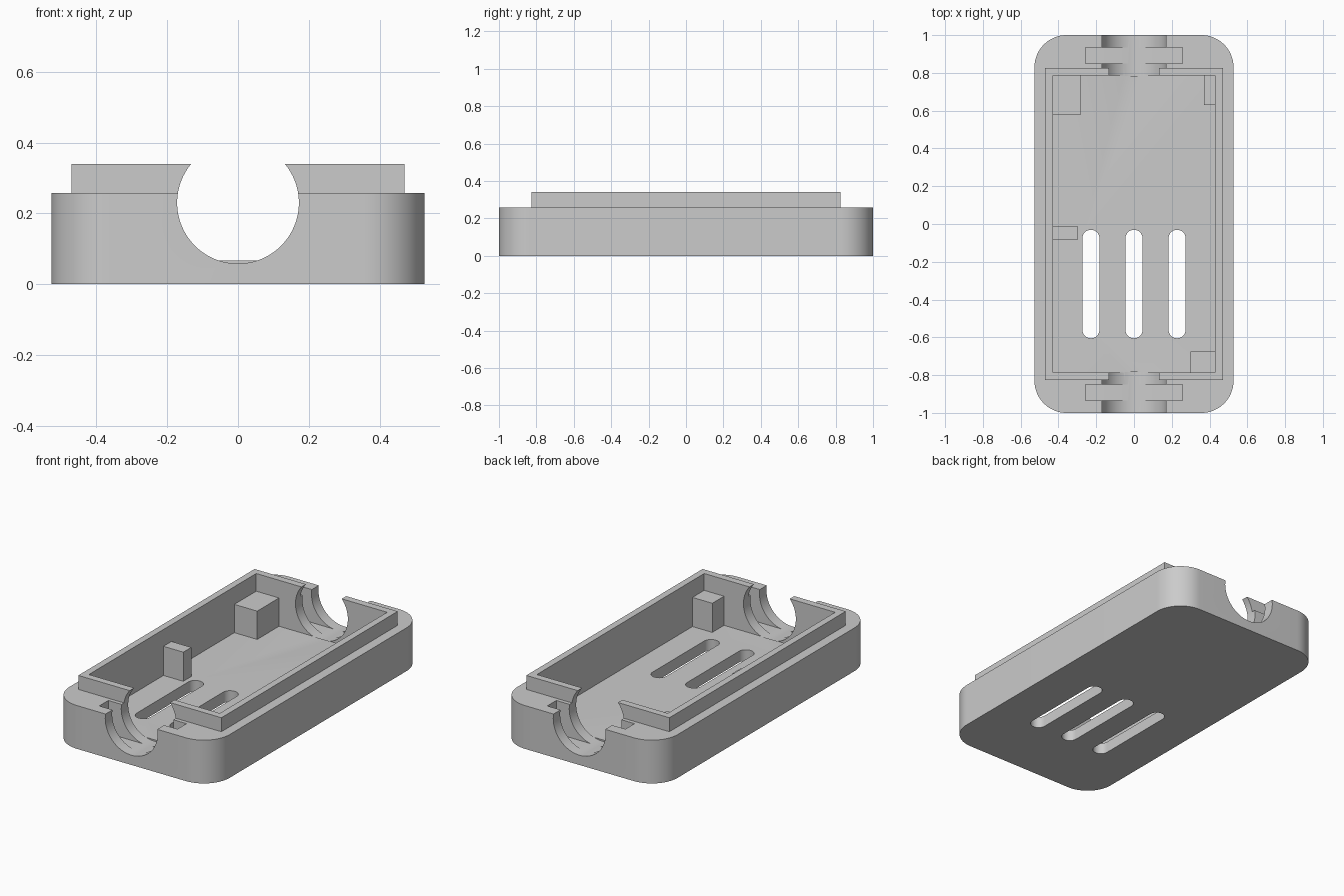
import bpy, bmesh, math
from mathutils import Matrix, Vector

cube = bpy.data.objects.get("Cube")
if cube:
    bpy.data.objects.remove(cube, do_unlink=True)

# Single plain grey plastic
GREY = (0.6, 0.6, 0.6, 1)
plastic = bpy.data.materials.new("grey plastic")
plastic.use_nodes = True
plastic.diffuse_color = GREY
plastic.node_tree.nodes["Principled BSDF"].inputs["Base Color"].default_value = GREY


def finish(name, bm):
    bmesh.ops.recalc_face_normals(bm, faces=bm.faces)
    mesh = bpy.data.meshes.new(name)
    bm.to_mesh(mesh)
    bm.free()
    mesh.materials.append(plastic)
    obj = bpy.data.objects.new(name, mesh)
    bpy.context.collection.objects.link(obj)
    return obj


def box(name, x0, x1, y0, y1, z0, z1):
    bm = bmesh.new()
    size = Matrix.Diagonal((x1 - x0, y1 - y0, z1 - z0, 1))
    centre = Matrix.Translation(((x0 + x1) / 2, (y0 + y1) / 2, (z0 + z1) / 2))
    bmesh.ops.create_cube(bm, size=1, matrix=centre @ size)
    return finish(name, bm)


def rounded_slab(name, cx, cy, hx, hy, r, z0, z1, steps=16):
    """Upright prism with a rounded rectangular outline."""
    bm = bmesh.new()
    verts = []
    for quarter, (sx, sy) in enumerate(((1, 1), (-1, 1), (-1, -1), (1, -1))):
        for i in range(steps + 1):
            a = (quarter + i / steps) * math.pi / 2
            verts.append(bm.verts.new((cx + sx * (hx - r) + r * math.cos(a),
                                       cy + sy * (hy - r) + r * math.sin(a), z0)))
    bmesh.ops.remove_doubles(bm, verts=verts, dist=1e-5)
    base = bm.faces.new(list(bm.verts))
    top = bmesh.ops.extrude_face_region(bm, geom=[base], use_keep_orig=True)
    moved = [g for g in top["geom"] if isinstance(g, bmesh.types.BMVert)]
    bmesh.ops.translate(bm, verts=moved, vec=Vector((0, 0, z1 - z0)))
    return finish(name, bm)


def bore(name, y0, y1, z, r):
    bm = bmesh.new()
    place = Matrix.Translation((0, (y0 + y1) / 2, z)) @ Matrix.Rotation(math.pi / 2, 4, 'X')
    bmesh.ops.create_cone(bm, cap_ends=True, segments=96, radius1=r, radius2=r,
                          depth=abs(y1 - y0), matrix=place)
    return finish(name, bm)


def combine(target, tool, operation):
    mod = target.modifiers.new("cut", 'BOOLEAN')
    mod.operation = operation
    mod.solver = 'EXACT'
    mod.object = tool
    bpy.context.view_layer.objects.active = target
    bpy.ops.object.modifier_apply(modifier=mod.name)
    bpy.data.objects.remove(tool, do_unlink=True)


FLOOR = 0.067

# Rounded tray with a raised locating lip
shell = rounded_slab("case_shell", 0, 0, 0.527, 1.0, 0.17, 0, 0.257)
combine(shell, box("lip", -0.47, 0.47, -0.827, 0.827, 0.1, 0.34), 'UNION')

# Inner cavity
combine(shell, box("cavity", -0.43, 0.43, -0.785, 0.785, FLOOR, 0.6), 'DIFFERENCE')

# Round opening and retaining groove at each end
for s in (-1, 1):
    combine(shell, bore("opening", s * 0.784, s * 1.1, 0.23, 0.172), 'DIFFERENCE')
    y0, y1 = sorted((s * 0.85, s * 0.935))
    combine(shell, box("groove", -0.257, 0.257, y0, y1, 0.061, 0.6), 'DIFFERENCE')

# Three vent slots through the floor
for x in (-0.228, 0, 0.228):
    combine(shell, rounded_slab("vent", x, -0.318, 0.045, 0.287, 0.044, -0.1, 0.15, 8),
            'DIFFERENCE')

bpy.ops.object.select_all(action='DESELECT')
shell.select_set(True)
bpy.context.view_layer.objects.active = shell
bpy.ops.object.shade_smooth_by_angle(angle=math.radians(30))

# Support posts against the inner walls, slightly embedded
E = 0.01
box("back_right_post", -0.43 - E, -0.28, 0.58, 0.785 + E, FLOOR - E, 0.235)
box("side_post", -0.43 - E, -0.30, -0.085, -0.01, FLOOR - E, 0.24)
box("front_left_post", 0.30, 0.43 + E, -0.785 - E, -0.675, FLOOR - E, 0.24)
box("back_left_post", 0.37, 0.43 + E, 0.63, 0.785 + E, FLOOR - E, 0.24)
